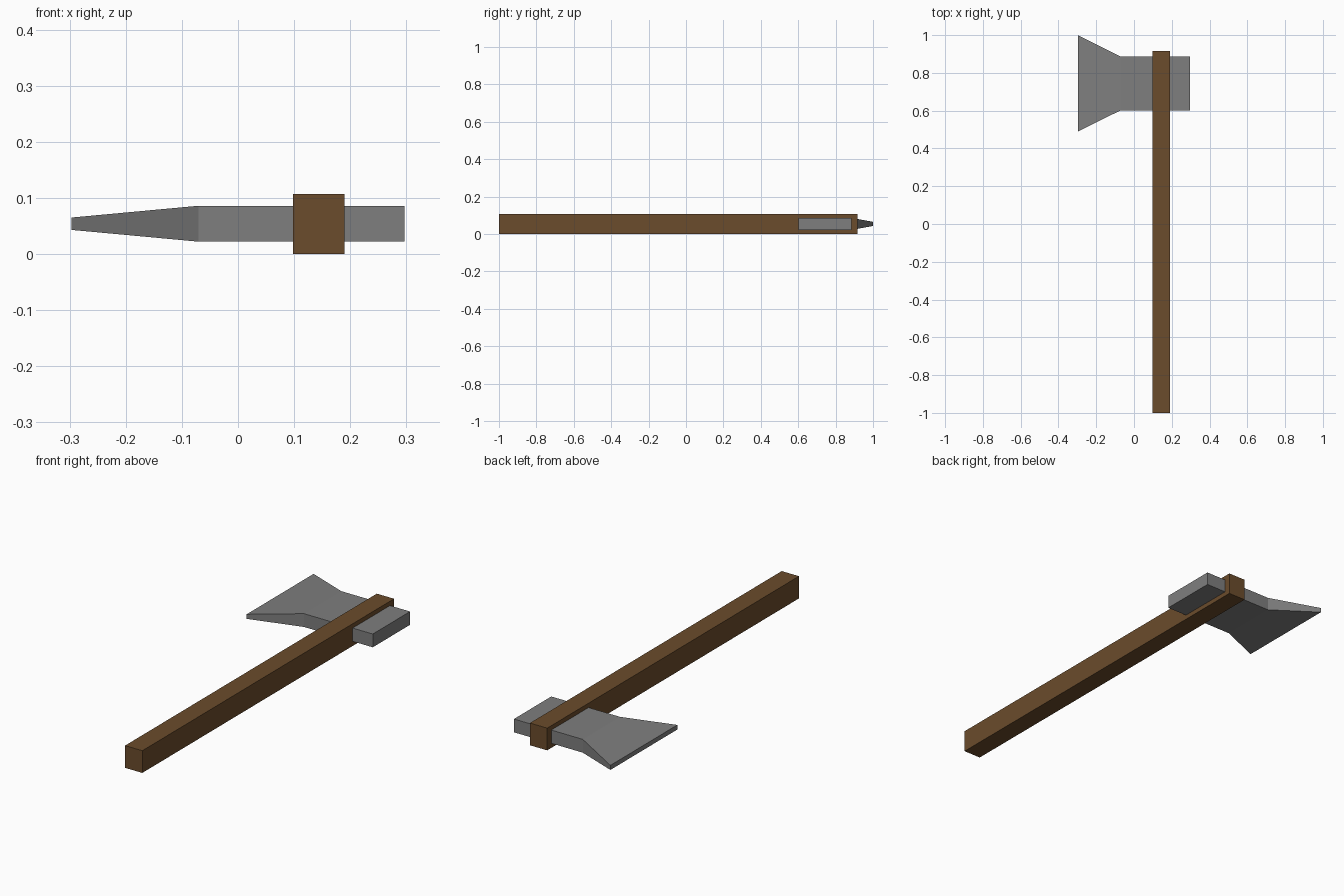
import bpy, bmesh

if "Cube" in bpy.data.objects:
    bpy.data.objects.remove(bpy.data.objects["Cube"])


def material(name, rgb):
    m = bpy.data.materials.new(name)
    m.diffuse_color = (*rgb, 1)
    m.use_nodes = True
    m.node_tree.nodes["Principled BSDF"].inputs["Base Color"].default_value = m.diffuse_color
    return m


def loft(name, sections, mat):
    """Join rectangular sections (x, y0, y1, z0, z1) along x into a closed solid."""
    bm = bmesh.new()
    rings = [[bm.verts.new((x, y, z)) for y, z in ((y0, z0), (y1, z0), (y1, z1), (y0, z1))]
             for x, y0, y1, z0, z1 in sections]
    for a, b in zip(rings, rings[1:]):
        for i in range(4):
            j = (i + 1) % 4
            bm.faces.new((a[i], a[j], b[j], b[i]))
    bm.faces.new(rings[0])
    bm.faces.new(rings[-1])
    bmesh.ops.recalc_face_normals(bm, faces=bm.faces)
    me = bpy.data.meshes.new(name)
    bm.to_mesh(me)
    bm.free()
    me.materials.append(mat)
    ob = bpy.data.objects.new(name, me)
    bpy.context.collection.objects.link(ob)
    return ob


wood = material("brown wood", (0.147, 0.072, 0.025))
steel = material("grey steel", (0.21, 0.21, 0.21))

# Long square handle
loft("handle", [(0.098, -1.0, 0.917, 0.0, 0.107),
                (0.19, -1.0, 0.917, 0.0, 0.107)], wood)

# Head: flared thin cutting edge, then a straight block through the handle
loft("axe_head", [(-0.297, 0.49, 1.0, 0.043, 0.065),
                  (-0.07, 0.602, 0.886, 0.022, 0.086),
                  (0.297, 0.602, 0.886, 0.022, 0.086)], steel)
